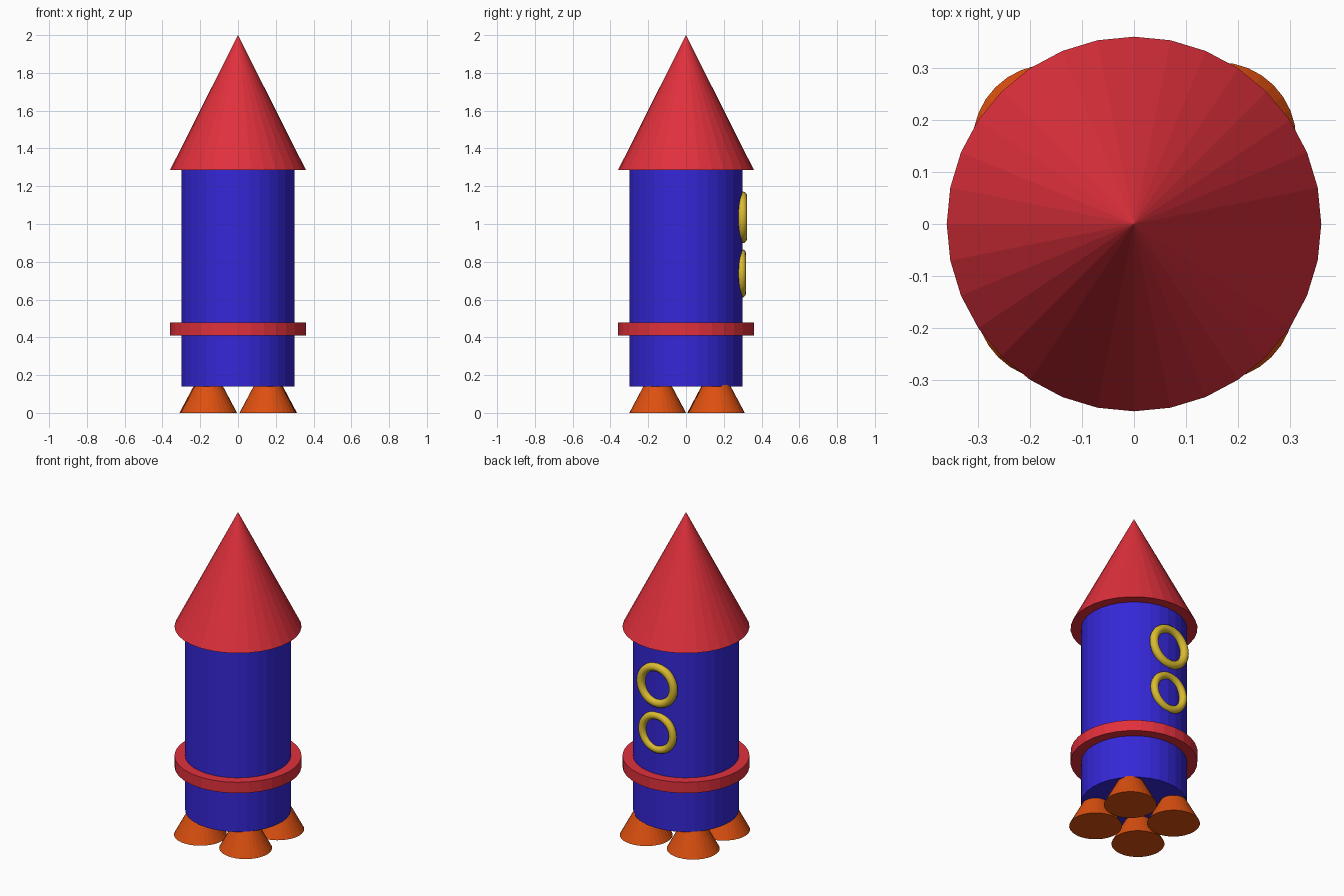
import bpy
import math

if "Cube" in bpy.data.objects:
    bpy.data.objects.remove(bpy.data.objects["Cube"])


def material(name, color):
    mat = bpy.data.materials.new(name)
    mat.diffuse_color = (*color, 1)
    mat.use_nodes = True
    mat.node_tree.nodes["Principled BSDF"].inputs["Base Color"].default_value = mat.diffuse_color
    return mat


RED = material("red", (0.75, 0.03, 0.045))
BLUE = material("blue", (0.035, 0.02, 0.68))
ORANGE = material("orange", (0.72, 0.08, 0.005))
YELLOW = material("yellow", (0.70, 0.50, 0.03))


def finish(name, mat):
    obj = bpy.context.object
    obj.name = obj.data.name = name
    obj.data.materials.append(mat)
    return obj


def frustum(name, mat, r_low, r_high, z_low, z_high, x=0, y=0):
    """Flat-shaded 32-sided cylinder or cone between two heights."""
    bpy.ops.mesh.primitive_cone_add(
        vertices=32, radius1=r_low, radius2=r_high, depth=z_high - z_low,
        location=(x, y, (z_low + z_high) / 2))
    return finish(name, mat)


# Hull, nose and band
frustum("body", BLUE, 0.30, 0.30, 0.14, 1.29)
frustum("nose_cone", RED, 0.36, 0, 1.285, 2.0)
frustum("lower_band", RED, 0.36, 0.36, 0.41, 0.478)

# Four flared engine nozzles, slightly sunk into the hull
nozzles = {
    "front_left": (-0.155, -0.15), "front_right": (0.158, -0.15),
    "back_left": (-0.16, 0.157), "back_right": (0.162, 0.161),
}
for place, (x, y) in nozzles.items():
    frustum("nozzle_" + place, ORANGE, 0.15, 0.06, 0, 0.17, x, y)

# Round window frames on the back
for name, outer, tube, y, z in (("upper_window_frame", 0.137, 0.025, 0.299, 1.035),
                                ("lower_window_frame", 0.128, 0.023, 0.295, 0.738)):
    bpy.ops.mesh.primitive_torus_add(
        major_radius=outer - tube, minor_radius=tube,
        major_segments=48, minor_segments=12,
        location=(-0.01, y, z), rotation=(math.pi / 2, 0, 0))
    finish(name, YELLOW)
    bpy.ops.object.shade_smooth()
